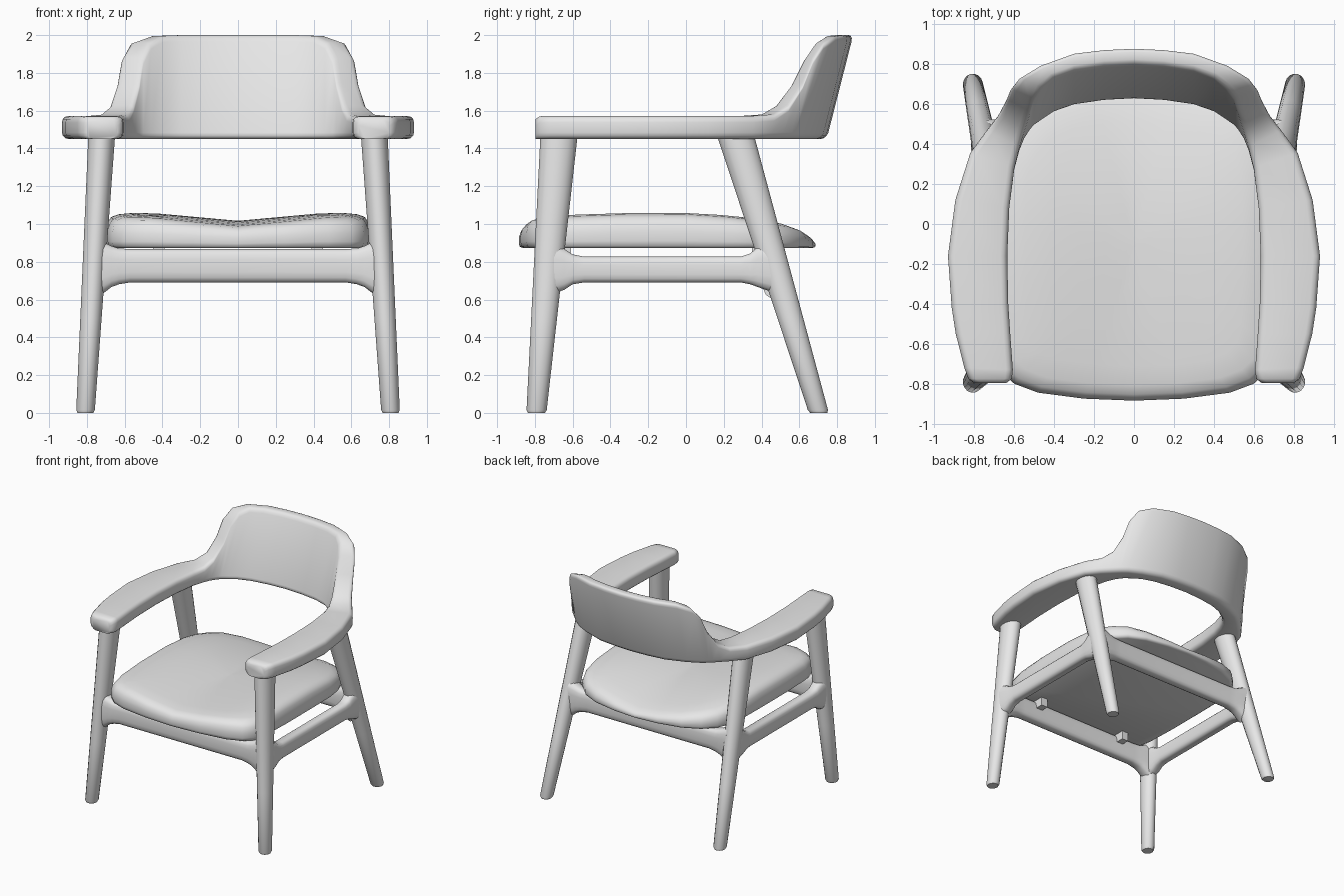
import bpy, bmesh, math
from mathutils import Vector

if "Cube" in bpy.data.objects:
    bpy.data.objects.remove(bpy.data.objects["Cube"])

grey = bpy.data.materials.new("light_grey")
grey.diffuse_color = (0.8, 0.8, 0.8, 1)
grey.use_nodes = True
grey.node_tree.nodes["Principled BSDF"].inputs["Base Color"].default_value = grey.diffuse_color


def loft(name, rings, angle=50):
    """Skin a list of equal-length closed rings and cap both ends."""
    bm = bmesh.new()
    vs = [[bm.verts.new(p) for p in r] for r in rings]
    n = len(rings[0])
    for a, b in zip(vs, vs[1:]):
        for i in range(n):
            j = (i + 1) % n
            bm.faces.new((a[i], a[j], b[j], b[i]))
    bm.faces.new(vs[0])
    bm.faces.new(vs[-1])
    bmesh.ops.recalc_face_normals(bm, faces=bm.faces)
    me = bpy.data.meshes.new(name)
    bm.to_mesh(me)
    bm.free()
    me.materials.append(grey)
    ob = bpy.data.objects.new(name, me)
    bpy.context.collection.objects.link(ob)
    bpy.ops.object.select_all(action='DESELECT')
    ob.select_set(True)
    bpy.context.view_layer.objects.active = ob
    bpy.ops.object.shade_smooth_by_angle(angle=math.radians(angle))
    return ob


def oval(n, power=1.0):
    """Unit oval; power below 1 makes it squarer."""
    pts = []
    for i in range(n):
        a = 2 * math.pi * (i + 0.5) / n
        c, s = math.cos(a), math.sin(a)
        pts.append((math.copysign(abs(c) ** power, c),
                    math.copysign(abs(s) ** power, s)))
    return pts


# Legs: splayed tapering ovals with softened feet
def leg(name, side, y_foot, y_top):
    rings = []
    for z, k in ((0, 0.85), (0.015, 1), (0.5, 1), (1.0, 1), (1.5, 1)):
        t = z / 1.46
        cx, cy = 0.808 - 0.086 * t, y_foot + (y_top - y_foot) * t
        rx, ry = (0.05 + 0.022 * t) * k, (0.054 + 0.046 * t) * k
        rings.append([(side * (cx + rx * u), cy + ry * v, z) for u, v in oval(16)])
    loft(name, rings)


for s, tag in ((-1, "left"), (1, "right")):
    leg("front_leg_" + tag, s, -0.792, -0.673)
    leg("back_leg_" + tag, s, 0.703, 0.265)


# Rails: rounded bars that flare where they meet the legs
def rail(name, along_x, fixed, stations):
    rings = []
    for p, lo, hi, half in stations:
        ring = []
        for u, v in oval(16, 0.6):
            a, z = fixed + half * u, (lo + hi) / 2 + (hi - lo) / 2 * v
            ring.append((p, a, z) if along_x else (a, p, z))
        rings.append(ring)
    loft(name, rings)


cross = [(0.74, 0.61, 0.92, 0.062), (0.67, 0.665, 0.885, 0.058),
         (0.63, 0.68, 0.872, 0.054), (0.57, 0.69, 0.868, 0.05)]
cross = cross + [(-p, a, b, c) for p, a, b, c in reversed(cross)]
rail("front_rail", True, -0.725, cross)
rail("back_rail", True, 0.465, cross)
lengthwise = [(-0.70, 0.63, 0.90, 0.056), (-0.645, 0.65, 0.87, 0.054),
              (-0.60, 0.68, 0.84, 0.05), (-0.54, 0.69, 0.828, 0.047),
              (0.29, 0.69, 0.828, 0.047), (0.34, 0.68, 0.845, 0.05),
              (0.38, 0.665, 0.88, 0.054), (0.45, 0.64, 0.91, 0.056)]
rail("side_rail_left", False, -0.763, lengthwise)
rail("side_rail_right", False, 0.763, lengthwise)

# Small tabs holding the seat to the front and back rails
for x in (-0.42, 0.42):
    for y, tag in ((-0.66, "front"), (0.40, "back")):
        loft("seat_tab_" + tag, [[(x + 0.03 * u, y + 0.05 * v, z)
             for u, v in ((-1, -1), (1, -1), (1, 1), (-1, 1))] for z in (0.80, 0.885)])

# Seat cushion: bowed outline, dished across its width, flat underneath
half = [(0, -0.885), (0.25, -0.875), (0.48, -0.845), (0.60, -0.80), (0.665, -0.74),
        (0.69, -0.62), (0.70, -0.35), (0.70, 0.0), (0.695, 0.25), (0.675, 0.38),
        (0.63, 0.48), (0.54, 0.57), (0.40, 0.635), (0.2, 0.672), (0, 0.685)]
outline = half + [(-x, y) for x, y in half[-2:0:-1]]


def seat_top(x, y):
    d = (y + 0.1) / 0.75
    return (1.017 + 0.046 * min(abs(x) / 0.5, 1) - 0.06 * max(abs(x) - 0.5, 0)
            - (0.03 if d < 0 else 0.09) * d * d)


rings = []
for k, f in ((0.97, 0), (0.993, 0.07), (1, 0.22), (1, 0.5), (0.988, 0.75), (0.96, 0.92),
             (0.9, 0.99), (0.78, 1), (0.6, 1), (0.4, 1), (0.2, 1), (0.02, 1)):
    ring = []
    for x, y in outline:
        px, py = x * k, -0.1 + (y + 0.1) * k
        ring.append((px, py, 0.872 + (seat_top(px, py) - 0.872) * f))
    rings.append(ring)
loft("seat", rings)

# Armrests flowing into the leaning backrest: inner x,y / outer x,y / top height
BASE = 1.45
stations = [(0.64, -0.797, 0.80, -0.797, 1.555), (0.612, -0.775, 0.83, -0.775, 1.57),
            (0.607, -0.73, 0.85, -0.72, 1.572), (0.62, -0.55, 0.893, -0.55, 1.572),
            (0.63, -0.40, 0.913, -0.42, 1.572), (0.635, -0.16, 0.932, -0.16, 1.572),
            (0.625, 0.08, 0.895, 0.12, 1.572), (0.60, 0.27, 0.82, 0.35, 1.572),
            (0.575, 0.36, 0.74, 0.45, 1.58), (0.55, 0.42, 0.68, 0.51, 1.63),
            (0.52, 0.465, 0.64, 0.55, 1.75), (0.50, 0.487, 0.618, 0.57, 1.88),
            (0.46, 0.515, 0.575, 0.605, 1.96), (0.40, 0.555, 0.47, 0.66, 1.995),
            (0.30, 0.59, 0.30, 0.72, 2.0), (0.15, 0.612, 0.15, 0.738, 2.0),
            (0.0, 0.62, 0.0, 0.745, 2.0)]


def arm_ring(ix, iy, ox, oy, top):
    w, h = math.hypot(ox - ix, oy - iy), top - BASE
    lean = min(1, max(0, (iy - 0.2) / 0.25))
    r = 0.034
    pts = []
    # rounded rectangle, corner by corner
    for cu, cv, start in ((w - r, h - r, 0), (r, h - r, 90), (r, r, 180), (w - r, r, 270)):
        for step in (0, 30, 60, 90):
            a = math.radians(start + step)
            u, v = (cu + r * math.cos(a)) / w, cv + r * math.sin(a)
            shift = lean * v * (0.33 + (0.255 - 0.33) * u)
            pts.append((ix + (ox - ix) * u, iy + (oy - iy) * u + shift, BASE + v))
    return pts


right = [arm_ring(*s) for s in stations]
left = [[(-x, y, z) for x, y, z in r] for r in reversed(right[:-1])]
loft("arms_and_backrest", right + left, 60)
